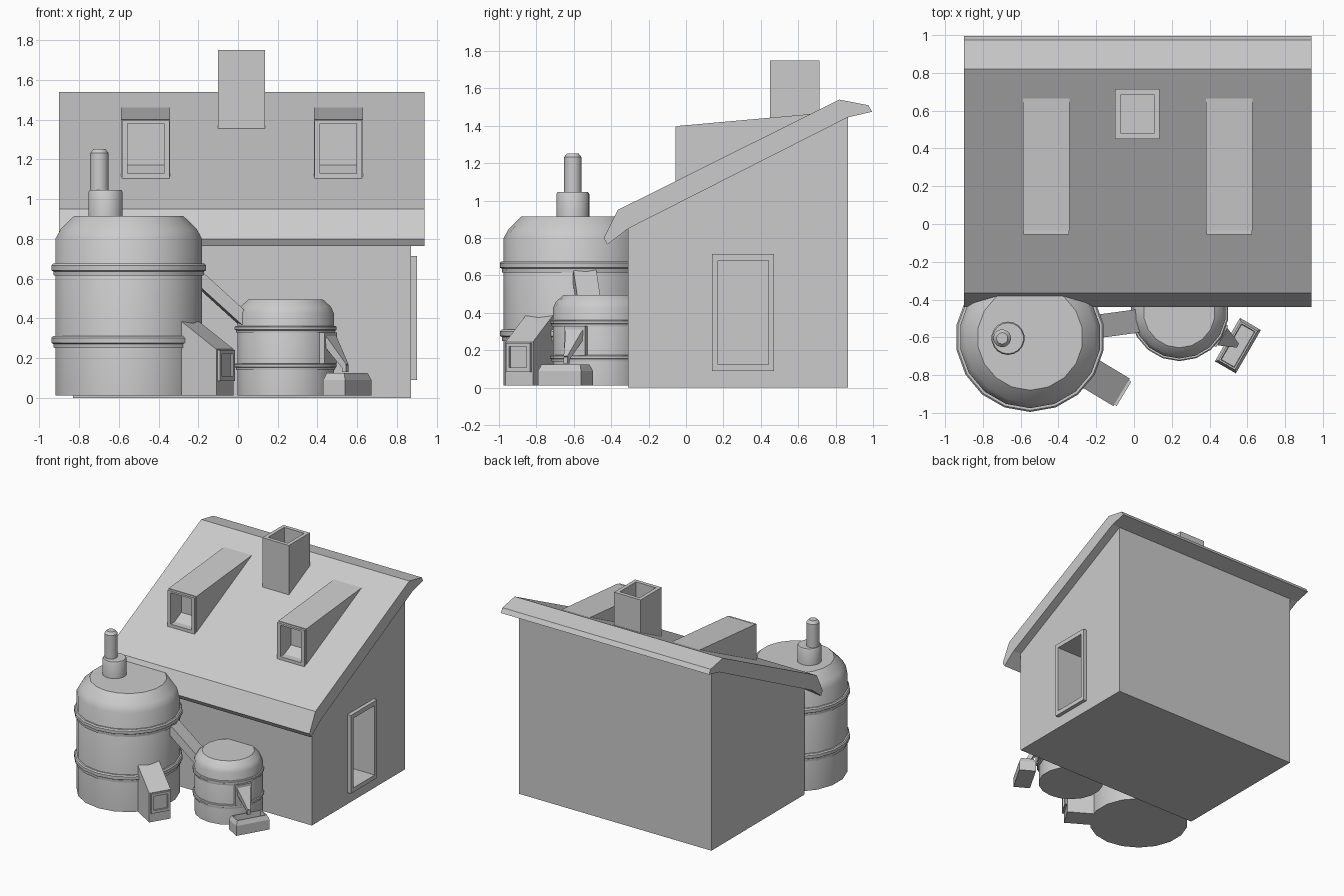
import bpy, bmesh
from math import radians, cos, sin, tau
from mathutils import Matrix, Vector

if "Cube" in bpy.data.objects:
    bpy.data.objects.remove(bpy.data.objects["Cube"])


def finish(bm, name, matrix=None):
    bmesh.ops.recalc_face_normals(bm, faces=bm.faces)
    me = bpy.data.meshes.new(name)
    bm.to_mesh(me)
    bm.free()
    ob = bpy.data.objects.new(name, me)
    bpy.context.collection.objects.link(ob)
    if matrix:
        me.transform(matrix)
    return ob


def box(name, x, y, z, matrix=None):
    bm = bmesh.new()
    bmesh.ops.create_cube(bm, size=1)
    for v in bm.verts:
        v.co = [(r[0] + r[1]) / 2 + c * (r[1] - r[0]) for c, r in zip(v.co, (x, y, z))]
    return finish(bm, name, matrix)


def prism(name, profile, t0, t1, matrix=None):
    """Profile in local x-z, extruded along local y."""
    bm = bmesh.new()
    f = bm.faces.new([bm.verts.new((u, t0, z)) for u, z in profile])
    ext = bmesh.ops.extrude_face_region(bm, geom=[f])['geom']
    bmesh.ops.translate(bm, vec=(0, t1 - t0, 0),
                        verts=[e for e in ext if isinstance(e, bmesh.types.BMVert)])
    return finish(bm, name, matrix)


def side_prism(name, profile, x0, x1):
    """Profile in y-z, extruded along x."""
    return prism(name, profile, -x1, -x0, Matrix.Rotation(radians(90), 4, 'Z'))


def lathe(name, profile, cx, cy, sides=18):
    bm = bmesh.new()
    rings = [[bm.verts.new((cx + r * cos(tau * i / sides - tau / 4),
                            cy + r * sin(tau * i / sides - tau / 4), z))
              for i in range(sides)] for r, z in profile]
    for a, b in zip(rings, rings[1:]):
        for i in range(sides):
            j = (i + 1) % sides
            bm.faces.new((a[i], a[j], b[j], b[i]))
    bm.faces.new(rings[0])
    bm.faces.new(rings[-1])
    ob = finish(bm, name)
    bpy.ops.object.select_all(action='DESELECT')
    ob.select_set(True)
    bpy.context.view_layer.objects.active = ob
    bpy.ops.object.shade_smooth_by_angle(angle=radians(33))
    return ob


def cut(cutter, *targets):
    for ob in targets:
        mod = ob.modifiers.new("opening", 'BOOLEAN')
        mod.operation = 'DIFFERENCE'
        mod.solver = 'EXACT'
        mod.object = cutter
        bpy.context.view_layer.objects.active = ob
        bpy.ops.object.modifier_apply(modifier=mod.name)
    bpy.data.objects.remove(cutter)


def radial(cx, cy, degrees):
    return Matrix.Translation((cx, cy, 0)) @ Matrix.Rotation(radians(degrees), 4, 'Z')


# House walls and lean-to roof
house = side_prism("house_walls", [(-0.31, 0), (0.865, 0), (0.865, 1.46), (-0.31, 0.87)], -0.83, 0.87)
side_prism("roof", [(-0.44, 0.80), (-0.365, 0.95), (0.82, 1.54), (0.975, 1.51), (0.995, 1.475),
                    (0.865, 1.445), (-0.31, 0.85), (-0.42, 0.765)], -0.90, 0.94)

# Side doorway with raised frame
frame = box("doorway_frame", (0.86, 0.90), (0.14, 0.47), (0.09, 0.715))
cut(box("cutter", (0.62, 1), (0.17, 0.44), (0.125, 0.68)), house, frame)

# Dormers with framed windows
for side, cx in (("left", -0.465), ("right", 0.505)):
    dormer = side_prism(side + "_dormer", [(-0.035, 1.09), (-0.035, 1.40), (0.67, 1.463), (0.67, 1.44)],
                        cx - 0.123, cx + 0.123)
    trim = box(side + "_dormer_frame", (cx - 0.12, cx + 0.12), (-0.055, -0.03), (1.105, 1.395))
    cut(box("cutter", (cx - 0.092, cx + 0.092), (-0.2, 0.08), (1.13, 1.38)), dormer, trim)

# Chimney with open flue
chimney = box("chimney", (-0.10, 0.135), (0.45, 0.715), (1.33, 1.75))
cut(box("cutter", (-0.07, 0.105), (0.48, 0.685), (1.48, 1.9)), chimney)


# Tanks: shell plus raised hoops
def tank(name, cx, cy, r, shell, hoops, lip, h):
    lathe(name + "_tank", shell, cx, cy)
    for n, z in enumerate(hoops):
        lathe(f"{name}_hoop_{n + 1}", [(r - 0.02, z), (r + lip * 0.4, z), (r + lip * 0.5, z + h * 0.35),
                                       (r + lip, z + h * 0.45), (r + lip, z + h * 0.85),
                                       (r + lip * 0.6, z + h), (r - 0.02, z + h)], cx, cy)


BIG, SMALL = (-0.55, -0.60), (0.24, -0.465)
tank("large", *BIG, 0.375, [(0.375, 0.012), (0.375, 0.80), (0.347, 0.85), (0.28, 0.915)],
     (0.25, 0.615), 0.02, 0.06)
tank("small", *SMALL, 0.247, [(0.247, 0.012), (0.247, 0.425), (0.23, 0.46), (0.19, 0.495)],
     (0.14, 0.328), 0.014, 0.034)

# Vent stack on the large tank
lathe("vent_base", [(0.088, 0.90), (0.088, 1.035), (0.082, 1.045)], -0.667, -0.605)
lathe("vent_pipe", [(0.047, 1.03), (0.047, 1.232), (0.03, 1.253)], -0.698, -0.605)

# Firebox hatch sloping out of the large tank
m = radial(*BIG, -31)
prism("firebox", [(0.30, 0.012), (0.565, 0.012), (0.565, 0.245), (0.36, 0.385), (0.30, 0.385)], -0.085, 0.085, m)
door = box("firebox_frame", (0.55, 0.58), (-0.075, 0.075), (0.085, 0.24), m)
cut(box("cutter", (0.567, 0.7), (-0.055, 0.055), (0.107, 0.22), m), door)

# Sloping duct between the tanks
a, b = Vector((-0.23, -0.547, 0.63)), Vector((0.06, -0.508, 0.367))
d = b - a
side = Vector((-d.y, d.x, 0)).normalized()
rot = Matrix((d.normalized(), side, d.normalized().cross(side))).transposed().to_4x4()
box("duct", (0, d.length), (-0.062, 0.062), (-0.032, 0.032), Matrix.Translation(a) @ rot)

# Spout: mounting plate, tapering funnel and nozzle
m = radial(*SMALL, -30)
box("spout_plate", (0.20, 0.262), (-0.065, 0.065), (0.172, 0.33), m)
bm = bmesh.new()
ends = [[bm.verts.new((u, t * w, z)) for u, t, z in
         ((u0, -1, z0), (u0, 1, z0), (u1, 1, z1), (u1, -1, z1))]
        for w, u0, z0, u1, z1 in ((0.052, 0.255, 0.26, 0.265, 0.31), (0.012, 0.335, 0.15, 0.358, 0.17))]
for f in (ends[0], ends[1]):
    bm.faces.new(f)
for i in range(4):
    j = (i + 1) % 4
    bm.faces.new((ends[0][i], ends[0][j], ends[1][j], ends[1][i]))
finish(bm, "spout_funnel", m)
box("spout_nozzle", (0.335, 0.358), (-0.012, 0.012), (0.13, 0.165), m)

# Trough: box with sloped shoulders and a sunken basin
bm = bmesh.new()
bmesh.ops.create_cube(bm, size=1)
for v in bm.verts:
    v.co = (0.358 + v.co.x * 0.128, v.co.y * 0.265, 0.012 if v.co.z < 0 else 0.09)
top = max(bm.faces, key=lambda f: f.calc_center_median().z)
for inset, depth in ((0.02, 0.035), (0.012, 0), (0.004, -0.05)):
    bmesh.ops.inset_region(bm, faces=[top], thickness=inset)
    bmesh.ops.translate(bm, verts=top.verts, vec=(0, 0, depth))
finish(bm, "trough", m)
